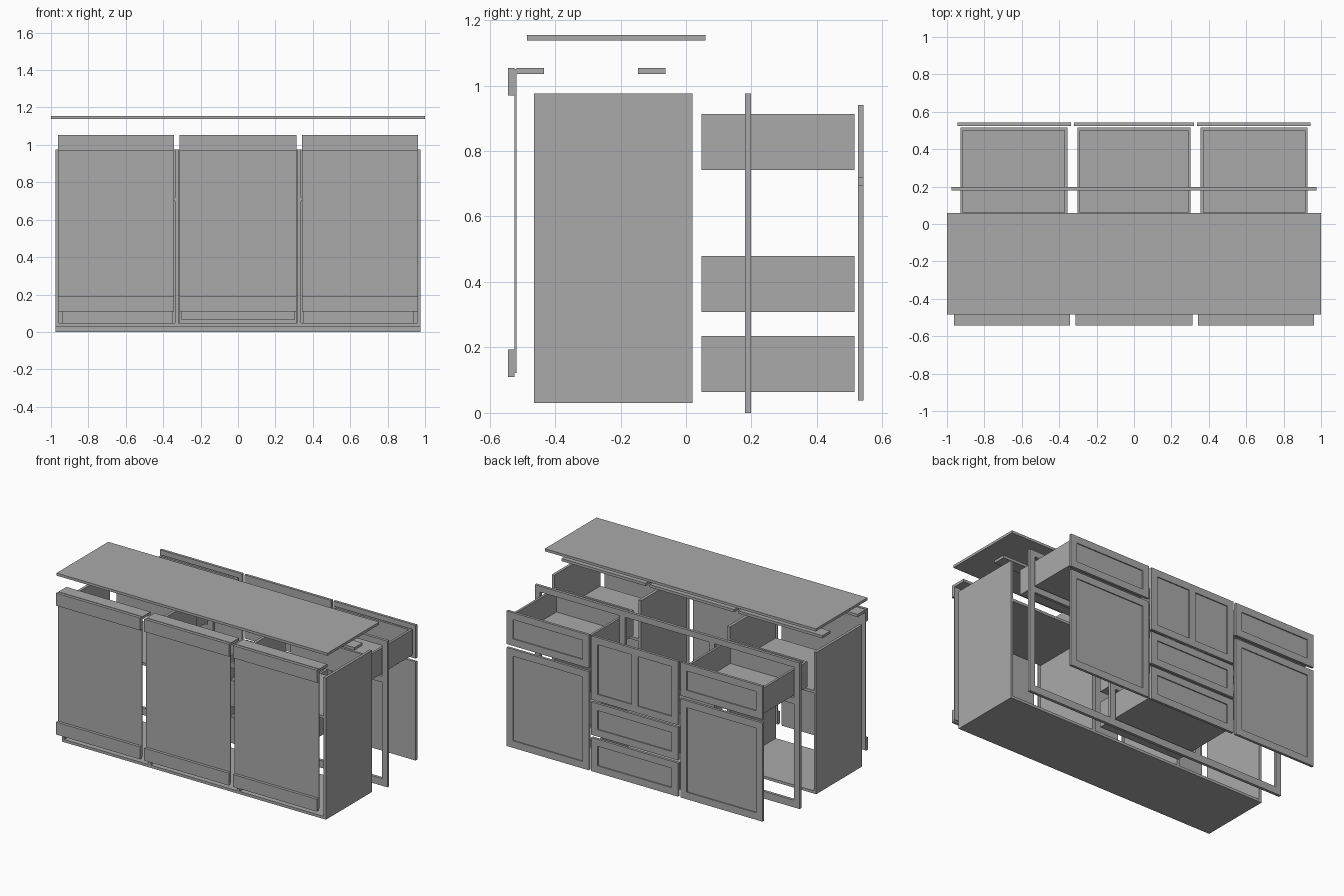
import bpy
import bmesh

cube = bpy.data.objects.get("Cube")
if cube:
    bpy.data.objects.remove(cube, do_unlink=True)

grey = bpy.data.materials.new("plain_grey")
grey.use_nodes = True
COLOUR = (0.4, 0.4, 0.4, 1)
grey.diffuse_color = COLOUR
grey.node_tree.nodes["Principled BSDF"].inputs["Base Color"].default_value = COLOUR


def boxes(name, parts):
    """One object made of boxes, each given as x, y and z ranges."""
    bm = bmesh.new()
    for ranges in parts:
        verts = bmesh.ops.create_cube(bm, size=1)["verts"]
        for v in verts:
            for i, (lo, hi) in enumerate(ranges):
                v.co[i] = lo if v.co[i] < 0 else hi
    mesh = bpy.data.meshes.new(name)
    bm.to_mesh(mesh)
    bm.free()
    mesh.materials.append(grey)
    obj = bpy.data.objects.new(name, mesh)
    bpy.context.collection.objects.link(obj)
    return obj


def bay(lo, hi, side):
    """X range of a bay on the given side, or the middle one."""
    if side == 0:
        return (-hi, hi)
    return (lo, hi) if side > 0 else (-hi, -lo)


def panelled_front(name, x, z, columns=1):
    """Framed front with a recessed panel in each column."""
    edge, y = 0.047, (0.525, 0.542)
    parts = [(x, y, (z[0], z[0] + edge)), (x, y, (z[1] - edge, z[1]))]
    inner_z = (z[0] + edge, z[1] - edge)
    step = (x[1] - x[0] - edge) / columns
    for i in range(columns + 1):
        left = x[0] + i * step
        parts.append(((left, left + edge), y, inner_z))
        if i < columns:
            parts.append(((left + edge, left + step), (0.525, 0.535), inner_z))
    boxes(name, parts)


def drawer_box(name, x, z):
    """Open-topped tray."""
    t, y = 0.015, (0.047, 0.515)
    inner_x = (x[0] + t, x[1] - t)
    boxes(name, [
        ((x[0], x[0] + t), y, z),
        ((x[1] - t, x[1]), y, z),
        (inner_x, (y[0], y[0] + t), z),
        (inner_x, (y[1] - t, y[1]), z),
        (inner_x, (y[0] + t, y[1] - t), (z[0], z[0] + t)),
    ])


# Worktop
boxes("worktop", [((-1, 1), (-0.485, 0.06), (1.138, 1.155))])

# Carcass
depth = (-0.465, 0.02)
boxes("carcass_floor", [((-0.957, 0.957), depth, (0.03, 0.048))])
for side, word in ((-1, "right"), (1, "left")):
    boxes(word + "_end_panel", [(bay(0.957, 0.975, side), depth, (0.03, 0.975))])
    boxes(word + "_partition", [(bay(0.318, 0.338, side), depth, (0.048, 0.975))])
    boxes(word + "_shelf", [(bay(0.338, 0.957, side), depth, (0.70, 0.718))])

# Face frame: stiles, long rails and short rails
y = (0.18, 0.199)
frame = [((-0.977, 0.977), y, (0, 0.048)), ((-0.977, 0.977), y, (0.935, 0.975))]
for side in (-1, 1):
    frame.append((bay(0.937, 0.977, side), y, (0.048, 0.935)))
    frame.append((bay(0.31, 0.35, side), y, (0.048, 0.935)))
    frame.append((bay(0.35, 0.937, side), y, (0.69, 0.73)))
for z in (0.255, 0.49):
    frame.append(((-0.31, 0.31), y, (z, z + 0.035)))
boxes("face_frame", frame)

# Separate panels, rails and top straps, one set per bay
for side, word in ((-1, "right"), (0, "middle"), (1, "left")):
    x = bay(0.342, 0.963, side) if side else (-0.312, 0.312)
    boxes(word + "_cover_panel", [(x, (-0.524, -0.518), (0.122, 1.05))])
    boxes(word + "_top_rail", [(x, (-0.543, -0.524), (0.97, 1.053))])
    boxes(word + "_bottom_rail", [(x, (-0.543, -0.524), (0.11, 0.193))])
    boxes(word + "_front_strap", [(x, (-0.518, -0.434), (1.035, 1.053))])
    boxes(word + "_rear_strap", [(x, (-0.147, -0.063), (1.035, 1.053))])

# Side bays: drawer over door
for side, word in ((-1, "right"), (1, "left")):
    x = bay(0.338, 0.944, side)
    panelled_front(word + "_door", x, (0.038, 0.696))
    panelled_front(word + "_drawer_front", x, (0.718, 0.94))
    drawer_box(word + "_drawer_box", bay(0.356, 0.928, side), (0.742, 0.913))

# Middle bay: double panel over two drawers
x = (-0.32, 0.32)
panelled_front("middle_double_front", x, (0.515, 0.94), columns=2)
panelled_front("middle_upper_drawer_front", x, (0.28, 0.5))
panelled_front("middle_lower_drawer_front", x, (0.038, 0.262))
drawer_box("middle_upper_drawer_box", (-0.303, 0.303), (0.308, 0.48))
drawer_box("middle_lower_drawer_box", (-0.303, 0.303), (0.064, 0.235))
